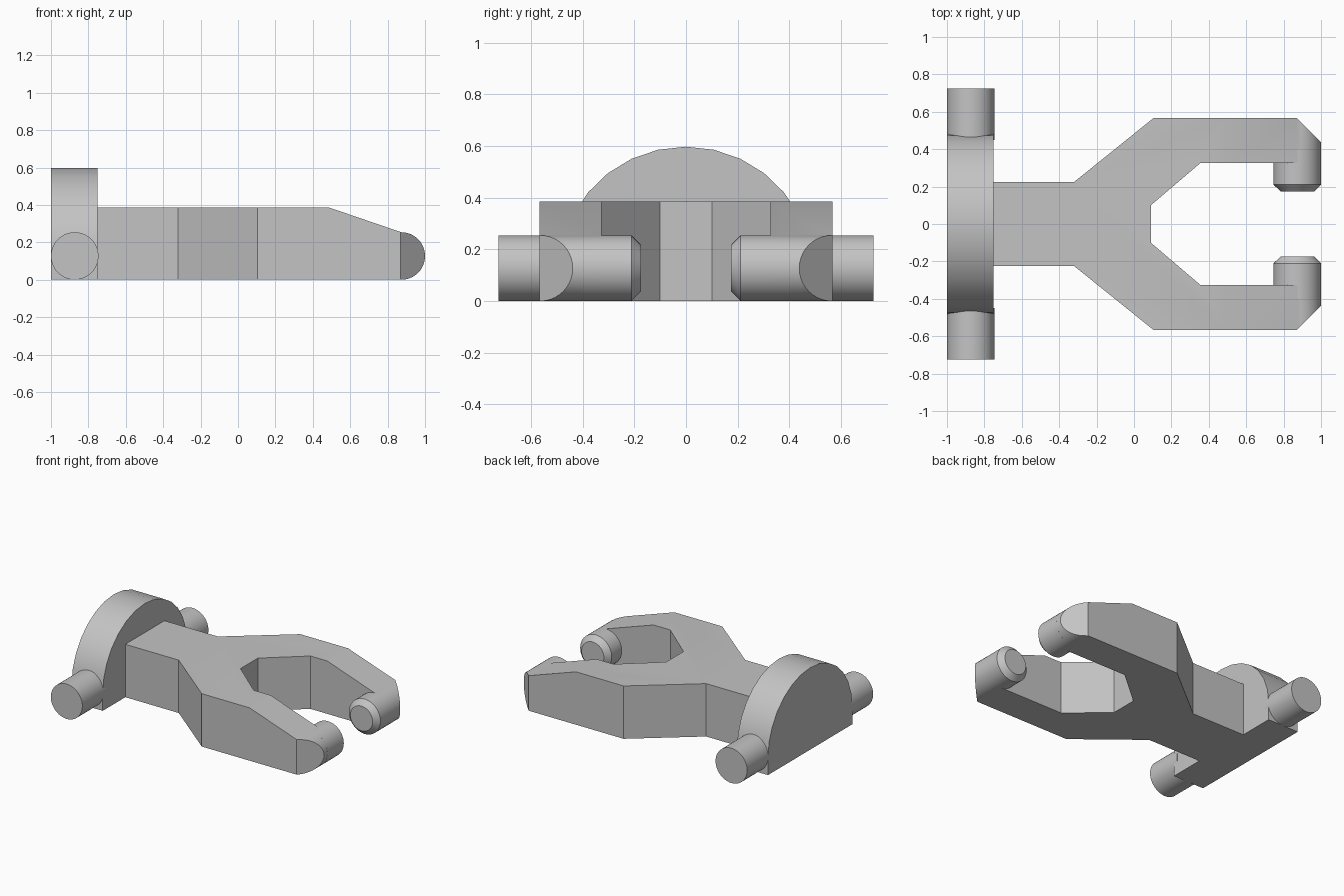
import bpy, bmesh
from math import sin, cos, pi, radians
from mathutils import Matrix, Vector

cube = bpy.data.objects.get("Cube")
if cube:
    bpy.data.objects.remove(cube, do_unlink=True)

# One plain grey for the whole casting
grey = bpy.data.materials.new("light_grey")
grey.use_nodes = True
colour = (0.55, 0.55, 0.55, 1)
grey.diffuse_color = colour
grey.node_tree.nodes["Principled BSDF"].inputs["Base Color"].default_value = colour

PIN_R = 0.127


def finish(name, bm):
    bmesh.ops.recalc_face_normals(bm, faces=bm.faces[:])
    mesh = bpy.data.meshes.new(name)
    bm.to_mesh(mesh)
    bm.free()
    mesh.materials.append(grey)
    obj = bpy.data.objects.new(name, mesh)
    bpy.context.collection.objects.link(obj)
    return obj


def smooth(obj):
    bpy.ops.object.select_all(action="DESELECT")
    obj.select_set(True)
    bpy.context.view_layer.objects.active = obj
    bpy.ops.object.shade_smooth_by_angle(angle=radians(25))


def prism(name, points, depth):
    """Extrude a closed outline of 3D points along depth."""
    bm = bmesh.new()
    face = bm.faces.new([bm.verts.new(p) for p in points])
    out = bmesh.ops.extrude_face_region(bm, geom=[face], use_keep_orig=True)
    moved = [v for v in out["geom"] if isinstance(v, bmesh.types.BMVert)]
    bmesh.ops.translate(bm, verts=moved, vec=Vector(depth))
    return finish(name, bm)


def pin(name, x, y_from, y_to, chamfer=0):
    """Round pin along y, resting on the ground, chamfered at y_to."""
    bm = bmesh.new()
    length = abs(y_to - y_from)
    bmesh.ops.create_cone(bm, cap_ends=True, segments=48, radius1=PIN_R,
                          radius2=PIN_R, depth=length)
    if chamfer:
        rim = [e for e in bm.edges if all(v.co.z > 0 for v in e.verts)]
        bmesh.ops.bevel(bm, geom=rim, offset=chamfer, segments=1, affect="EDGES")
    turn = -pi / 2 if y_to > y_from else pi / 2
    bm.transform(Matrix.Translation((x, (y_from + y_to) / 2, PIN_R))
                 @ Matrix.Rotation(turn, 4, "X"))
    smooth(finish(name, bm))


# Forked body: plan outline trimmed by the side profile
half = [(-0.76, 0.225), (-0.32, 0.225), (0.105, 0.567), (0.87, 0.567),
        (1.0, 0.438), (1.0, 0.326), (0.355, 0.326), (0.09, 0.1)]
plan = half + [(x, -y) for x, y in reversed(half)]
body = prism("forked_body", [(x, y, 0) for x, y in plan], (0, 0, 0.385))

nose = [(0.873 + PIN_R * sin(a), PIN_R + PIN_R * cos(a))
        for a in (pi * i / 20 for i in range(21))]
side = [(-0.9, -0.1), (-0.9, 0.5), (0.14, 0.5), (0.49, 0.385)] + nose + [(0.84, -0.1)]
side[-1:] = [(0.8, 0), (0.8, -0.1)]
trimmer = prism("side_profile_trimmer", [(x, -1, z) for x, z in side], (0, 2, 0))
trimmer.hide_render = True
trim = body.modifiers.new("trim", "BOOLEAN")
trim.operation = "INTERSECT"
trim.solver = "EXACT"
trim.object = trimmer
bpy.context.view_layer.objects.active = body
bpy.ops.object.modifier_apply(modifier=trim.name)
bpy.data.objects.remove(trimmer, do_unlink=True)
smooth(body)

# Half-round pivot plate with a flat foot
arc = [(-1, 0.485 * cos(a), PIN_R + 0.47 * sin(a))
       for a in (pi * i / 14 for i in range(15))]
plate = prism("pivot_plate", arc + [(-1, -0.485, 0), (-1, 0.485, 0)], (0.25, 0, 0))
smooth(plate)

# Pivot pins outside the plate, chamfered pins inside the fork tips
for label, s in (("back", 1), ("front", -1)):
    pin(label + "_pivot_pin", -0.873, s * 0.45, s * 0.725)
    pin(label + "_fork_pin", 0.873, s * 0.4, s * 0.174, chamfer=0.037)
